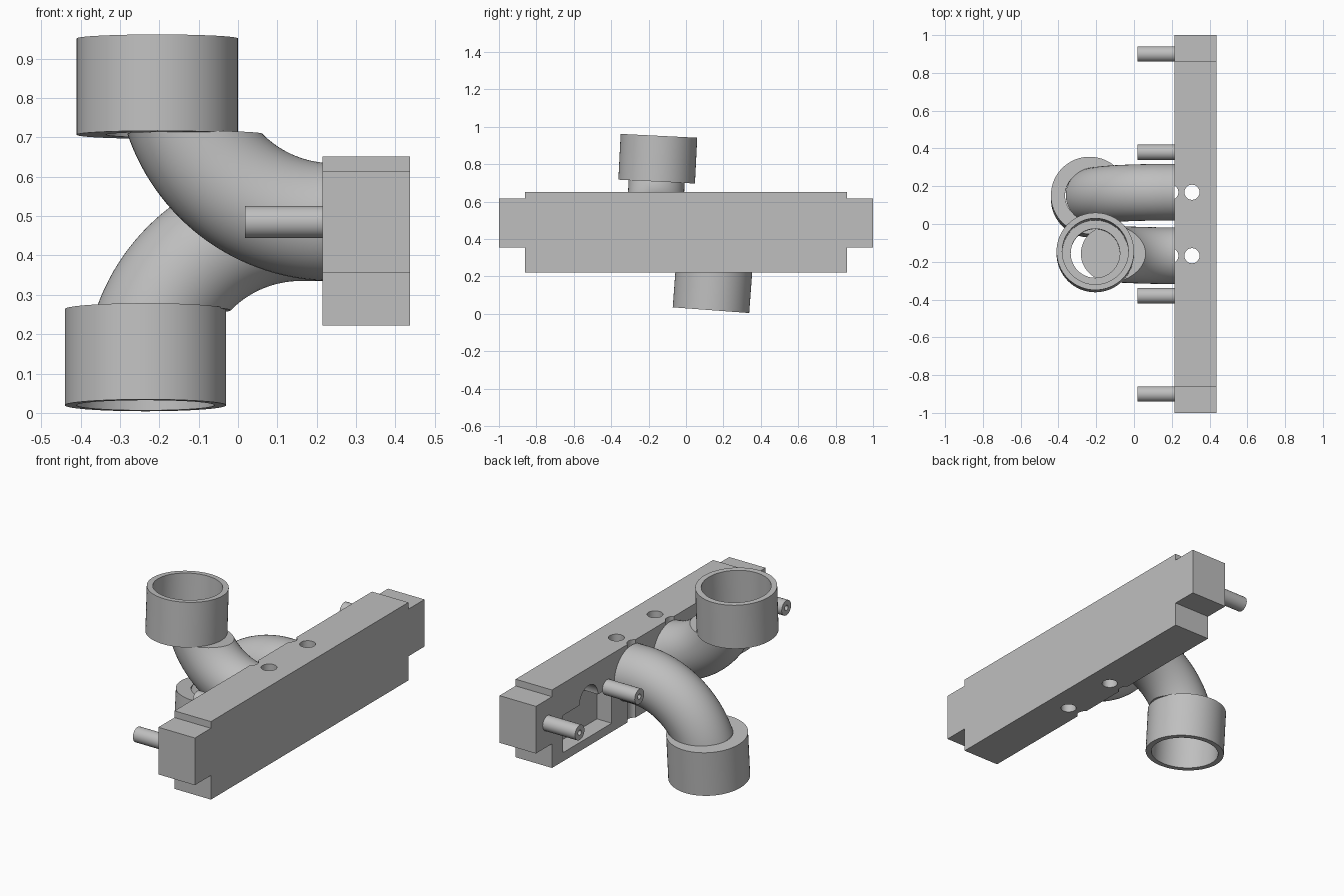
import bpy, bmesh
from math import sin, cos, pi, radians
from mathutils import Matrix, Vector

cube = bpy.data.objects.get("Cube")
if cube:
    bpy.data.objects.remove(cube)

grey = bpy.data.materials.new("plain grey")
grey.use_nodes = True
grey.diffuse_color = (0.52, 0.52, 0.52, 1)
grey.node_tree.nodes["Principled BSDF"].inputs["Base Color"].default_value = grey.diffuse_color

MID_Z = 0.485               # height of the bores and pegs
BACK, FACE = 0.215, 0.437   # x extent of the bar
BORE_Y = 0.168


def finish(bm, name, smooth=True):
    bmesh.ops.recalc_face_normals(bm, faces=bm.faces)
    mesh = bpy.data.meshes.new(name)
    bm.to_mesh(mesh)
    bm.free()
    mesh.materials.append(grey)
    obj = bpy.data.objects.new(name, mesh)
    bpy.context.collection.objects.link(obj)
    bpy.ops.object.select_all(action="DESELECT")
    obj.select_set(True)
    bpy.context.view_layer.objects.active = obj
    if smooth:
        bpy.ops.object.shade_smooth_by_angle(angle=radians(35))
    return obj


def skin(bm, rings, closed):
    """Join successive closed rings of vertices with quads."""
    n = len(rings[0])
    pairs = list(zip(rings, rings[1:]))
    if closed:
        pairs.append((rings[-1], rings[0]))
    for a, b in pairs:
        for i in range(n):
            j = (i + 1) % n
            bm.faces.new((a[i], a[j], b[j], b[i]))


def lathe(name, profile, matrix, sides=64):
    """Revolve a closed (radius, height) profile about z."""
    bm = bmesh.new()
    rings = [[bm.verts.new((r * cos(2 * pi * i / sides), r * sin(2 * pi * i / sides), h))
              for i in range(sides)] for r, h in profile]
    skin(bm, rings, True)
    bm.transform(matrix)
    return finish(bm, name)


def cylinder(name, radius, length, centre, axis):
    bm = bmesh.new()
    bmesh.ops.create_cone(bm, cap_ends=True, segments=48, radius1=radius,
                          radius2=radius, depth=length)
    turn = Matrix.Rotation(pi / 2, 4, "Y") if axis == "x" else Matrix()
    bm.transform(Matrix.Translation(centre) @ turn)
    return finish(bm, name)


def box(name, low, high):
    bm = bmesh.new()
    bmesh.ops.create_cube(bm, size=1)
    low, high = Vector(low), Vector(high)
    bm.transform(Matrix.Translation((low + high) / 2) @ Matrix.Diagonal((high - low).to_4d()))
    return finish(bm, name, False)


def cut(target, cutter):
    mod = target.modifiers.new("cut", "BOOLEAN")
    mod.operation, mod.solver, mod.object = "DIFFERENCE", "EXACT", cutter
    bpy.context.view_layer.objects.active = target
    bpy.ops.object.modifier_apply(modifier=mod.name)
    bpy.data.objects.remove(cutter)


# Mounting bar with a stepped tab at each end
half = [(0.86, 0.222), (0.86, 0.355), (1, 0.355), (1, 0.615), (0.86, 0.615), (0.86, 0.652)]
outline = half + [(-y, z) for y, z in reversed(half)]
bm = bmesh.new()
face = bm.faces.new([bm.verts.new((BACK, y, z)) for y, z in outline])
extruded = bmesh.ops.extrude_face_region(bm, geom=[face])["geom"]
bmesh.ops.translate(bm, vec=(FACE - BACK, 0, 0),
                    verts=[v for v in extruded if isinstance(v, bmesh.types.BMVert)])
bar = finish(bm, "mounting_bar", False)

# Bores, screw holes, rear grooves and rear pockets
for s in (-1, 1):
    y = s * BORE_Y
    cut(bar, cylinder("bore_cutter", 0.113, 0.6, (0.33, y, MID_Z), "x"))
    cut(bar, cylinder("screw_cutter", 0.04, 1, (0.307, y, 0.45), "z"))
    cut(bar, cylinder("groove_cutter", 0.04, 1, (0.195, y, 0.45), "z"))
    ends = sorted((s * 0.34, s * 0.765))
    cut(bar, box("pocket_cutter", (0.1, ends[0], 0.27), (BACK + 0.09, ends[1], 0.475)))
    cut(bar, cylinder("recess_cutter", 0.08, 0.2, (BACK - 0.01, s * 0.54, 0.475), "x"))
bpy.context.view_layer.objects.active = bar
bar.select_set(True)
bpy.ops.object.shade_smooth_by_angle(angle=radians(35))

# Hollow-tipped pegs on the back of the bar
peg = [(0, 0.05), (0.014, 0.05), (0.014, 0.197), (0.041, 0.197), (0.041, 0), (0, 0)]
for i, y in enumerate((-0.9, -0.38, 0.38, 0.9)):
    place = Matrix.Translation((BACK, y, MID_Z)) @ Matrix.Rotation(-pi / 2, 4, "Y")
    obj = lathe(f"peg_{i + 1}", peg, place, 32)
    bm = bmesh.new()
    bm.from_mesh(obj.data)
    bmesh.ops.remove_doubles(bm, verts=bm.verts, dist=0.0001)
    bm.to_mesh(obj.data)
    bm.free()

BEND, OUTER, INNER, END = 0.4, 0.15, 0.112, 0.225


def elbow(name, bend_x, matrix):
    """Bent pipe, rising from the bar and trimmed level at its far end."""
    bm = bmesh.new()
    stations = [(BACK, 0, 0)]
    for k in range(33):
        a = radians(80) * k / 32
        stations.append((bend_x - BEND * sin(a), BEND * (1 - cos(a)), a))
    if bend_x > BACK:   # drop the part of the bend inside the bar
        stations = stations[1:]
    walls = []
    for r in (OUTER, INNER):
        rings = []
        for x, z, a in stations:
            ring = []
            for i in range(48):
                t = 2 * pi * i / 48
                ring.append(bm.verts.new((x + r * cos(t) * sin(a), r * sin(t), z + r * cos(t) * cos(a))))
            rings.append(ring)
        skin(bm, rings, False)
        walls.append(rings)

    def trim(point, normal):
        geom = bm.verts[:] + bm.edges[:] + bm.faces[:]
        bmesh.ops.bisect_plane(bm, geom=geom, dist=1e-5, plane_co=point,
                               plane_no=normal, clear_outer=True)

    trim((0, 0, END), (0, 0, 1))
    trim((BACK + 0.001, 0, 0), (1, 0, 0))
    rim = [e for e in bm.edges if e.is_boundary]
    for group in ([e for e in rim if e.verts[0].co.z > END - 0.001],
                  [e for e in rim if e.verts[0].co.z <= END - 0.001]):
        bmesh.ops.bridge_loops(bm, edges=group)
    bm.transform(matrix)
    return finish(bm, name)


# Two tilted elbows, one up and one down, each with an offset socket cup
cup = [(0.205, 0), (0.205, 0.245), (0.175, 0.245), (0.175, 0.04), (0.13, 0.04), (0.13, 0)]
for name, y, tilt, flip, bend_x, cup_x in (
        ("upper", -BORE_Y, -0.05, 1, 0.24, -0.205),
        ("lower", BORE_Y, -0.074, -1, 0.16, -0.235)):
    frame = (Matrix.Translation((0, y, MID_Z)) @ Matrix.Rotation(tilt, 4, "X")
             @ Matrix.Diagonal((1, 1, flip, 1)))
    elbow(name + "_elbow_pipe", bend_x, frame)
    lathe(name + "_socket_cup", cup, frame @ Matrix.Translation((cup_x, 0, END - 0.003)))
